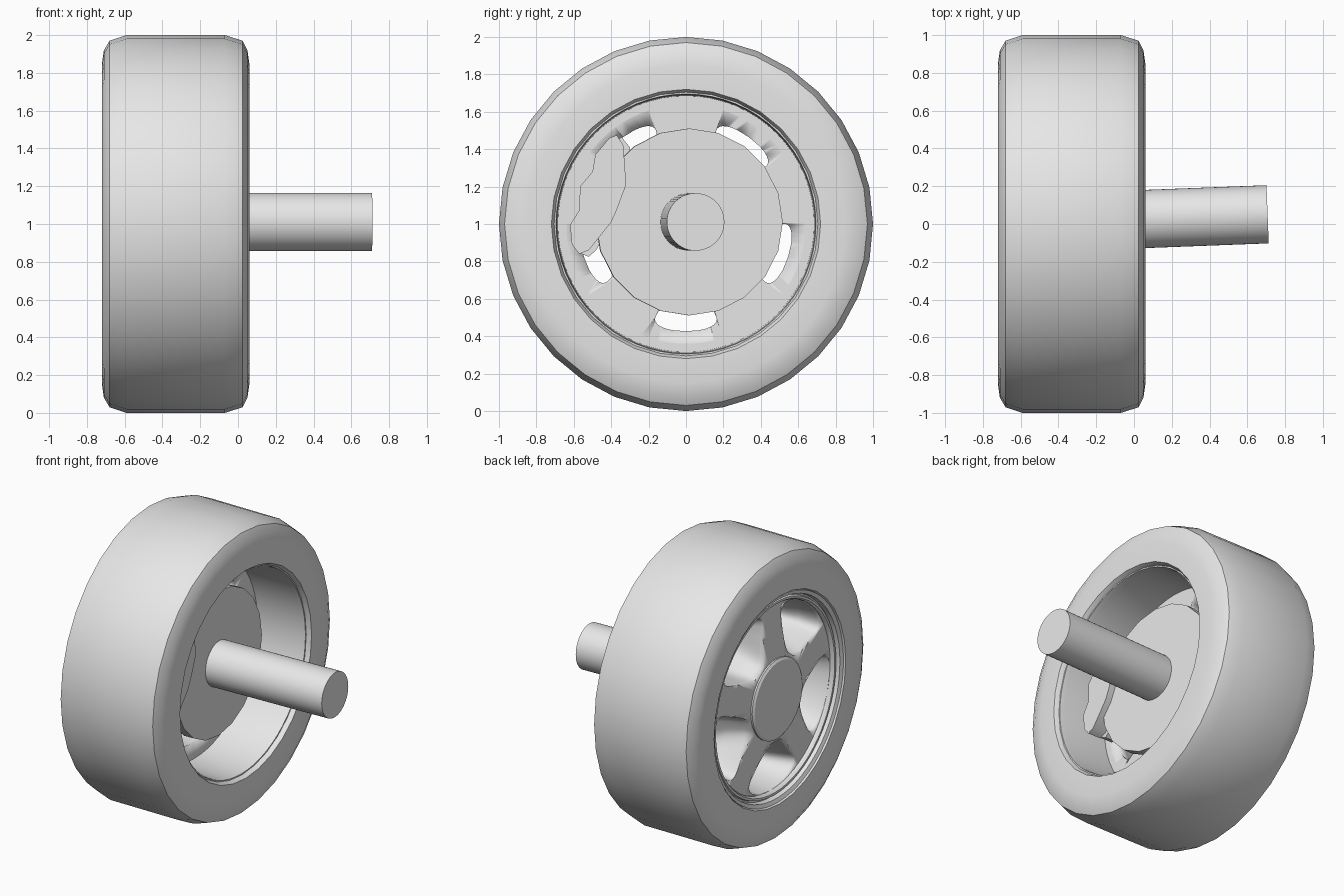
import bpy, bmesh, math
from mathutils import Matrix, Vector

if "Cube" in bpy.data.objects:
    bpy.data.objects.remove(bpy.data.objects["Cube"])

grey = bpy.data.materials.new("plain_grey")
grey.diffuse_color = (0.8, 0.8, 0.8, 1)
grey.use_nodes = True
grey.node_tree.nodes["Principled BSDF"].inputs["Base Color"].default_value = grey.diffuse_color
CENTRE = Vector((0, 0, 1))


def finish(name, bm, angle=30):
    bmesh.ops.recalc_face_normals(bm, faces=bm.faces)
    me = bpy.data.meshes.new(name)
    bm.to_mesh(me)
    bm.free()
    ob = bpy.data.objects.new(name, me)
    bpy.context.collection.objects.link(ob)
    me.materials.append(grey)
    bpy.ops.object.select_all(action='DESELECT')
    ob.select_set(True)
    bpy.context.view_layer.objects.active = ob
    if angle:
        bpy.ops.object.shade_smooth_by_angle(angle=math.radians(angle))
    return ob


def polar(x, r, a):
    return CENTRE + Vector((x, r * math.cos(a), r * math.sin(a)))


def loft(bm, rings, closed=False):
    """Skin equal-length rings of points; cap the ends unless closed."""
    vs = [[bm.verts.new(p) for p in ring] for ring in rings]
    n = len(vs[0])
    for i in range(len(vs) if closed else len(vs) - 1):
        a, b = vs[i], vs[(i + 1) % len(vs)]
        for j in range(n):
            k = (j + 1) % n
            bm.faces.new((a[j], a[k], b[k], b[j]))
    if not closed:
        bm.faces.new(vs[0])
        bm.faces.new(vs[-1])


def lathe(name, profile, segs, closed=True, angle=30):
    """Revolve (x, radius) points about the wheel axis."""
    bm = bmesh.new()
    loft(bm, [[polar(x, r, math.tau * j / segs) for j in range(segs)]
              for x, r in profile], closed)
    return finish(name, bm, angle)


def plate(name, outline, x0, x1):
    """Extrude a (y, z) outline along x."""
    bm = bmesh.new()
    loft(bm, [[(x, y, z) for y, z in outline] for x in (x0, x1)])
    return finish(name, bm, 35)


# Tyre with rounded shoulders
lathe("tyre", [(-0.59, 1.0), (-0.33, 1.0), (-0.07, 1.0), (0.025, 0.97), (0.05, 0.92),
               (0.06, 0.85), (0.06, 0.72), (0.02, 0.70), (-0.68, 0.70), (-0.72, 0.72),
               (-0.72, 0.85), (-0.71, 0.92), (-0.68, 0.97)], 32, angle=32)

# Rim barrel with a grooved outer lip
lathe("rim_barrel", [(0.03, 0.71), (0.03, 0.695), (0.0, 0.69), (-0.33, 0.685),
                     (-0.33, 0.64), (-0.67, 0.64), (-0.685, 0.65), (-0.685, 0.665),
                     (-0.665, 0.67), (-0.665, 0.68), (-0.70, 0.685), (-0.71, 0.71)], 64)

# Spoked wheel face, pierced by five tapering windows
face = lathe("wheel_face", [(-0.69, 0.27), (-0.665, 0.45), (-0.655, 0.66),
                            (-0.33, 0.66), (-0.33, 0.27)], 80, closed=False)


def window_ring(x, r0, r1, half_in, half_out, mid):
    pts = []
    for i in range(32):
        t = math.tau * i / 32
        c, s = math.cos(t), math.sin(t)
        u = math.copysign(abs(c) ** 0.6, c)
        v = math.copysign(abs(s) ** 0.6, s)
        r = (r0 + r1) / 2 + v * (r1 - r0) / 2
        half = half_in + (half_out - half_in) * (v + 1) / 2
        pts.append(polar(x, r, mid + math.radians(half) * u))
    return pts


bm = bmesh.new()
for k in range(5):
    mid = math.radians(-90 + 72 * k)
    loft(bm, [window_ring(-0.75, 0.29, 0.645, 17, 31, mid),
              window_ring(-0.64, 0.30, 0.64, 16, 30, mid),
              window_ring(-0.52, 0.34, 0.625, 15, 26, mid),
              window_ring(-0.41, 0.40, 0.595, 15, 21, mid),
              window_ring(-0.30, 0.42, 0.565, 16, 19, mid)])
cutter = finish("window_cutter", bm, 40)
cutter.hide_render = True
cutter.hide_set(True)
cut = face.modifiers.new("windows", 'BOOLEAN')
cut.object = cutter
cut.operation = 'DIFFERENCE'
cut.solver = 'EXACT'

# Hub cap with a bevelled edge
lathe("hub_cap", [(-0.66, 0.275), (-0.70, 0.275), (-0.71, 0.26)], 48, closed=False)

# Brake disc and axle share a slightly turned axis
tilt = Matrix.Rotation(math.radians(2.2), 4, 'Z')


def shaft(name, start_x, length, radius, segs):
    bm = bmesh.new()
    loft(bm, [[(x, radius * math.sin(math.tau * j / segs), radius * math.cos(math.tau * j / segs))
               for j in range(segs)] for x in (0, length)])
    bm.transform(Matrix.Translation((start_x, 0.052 + 0.039 * (start_x - 0.71), 1.011)) @ tilt)
    return finish(name, bm, 30)


shaft("axle", -0.2, 0.908, 0.154, 48)
shaft("brake_disc", -0.23, 0.07, 0.5, 20)

# Brake caliper and its bracket
caliper = [(-0.37, 1.475), (-0.335, 1.42), (-0.32, 1.21), (-0.37, 1.075), (-0.40, 1.01),
           (-0.52, 0.86), (-0.57, 0.84), (-0.61, 0.89), (-0.62, 0.995), (-0.57, 1.075),
           (-0.567, 1.20), (-0.50, 1.28), (-0.485, 1.37), (-0.41, 1.46)]
plate("brake_caliper", caliper, -0.20, -0.10)
bracket = [(-0.42, 1.40), (-0.345, 1.465), (-0.30, 1.41), (-0.335, 1.13), (-0.48, 0.86),
           (-0.52, 0.825), (-0.57, 0.845), (-0.52, 1.18)]
plate("caliper_bracket", bracket, -0.29, -0.20)
